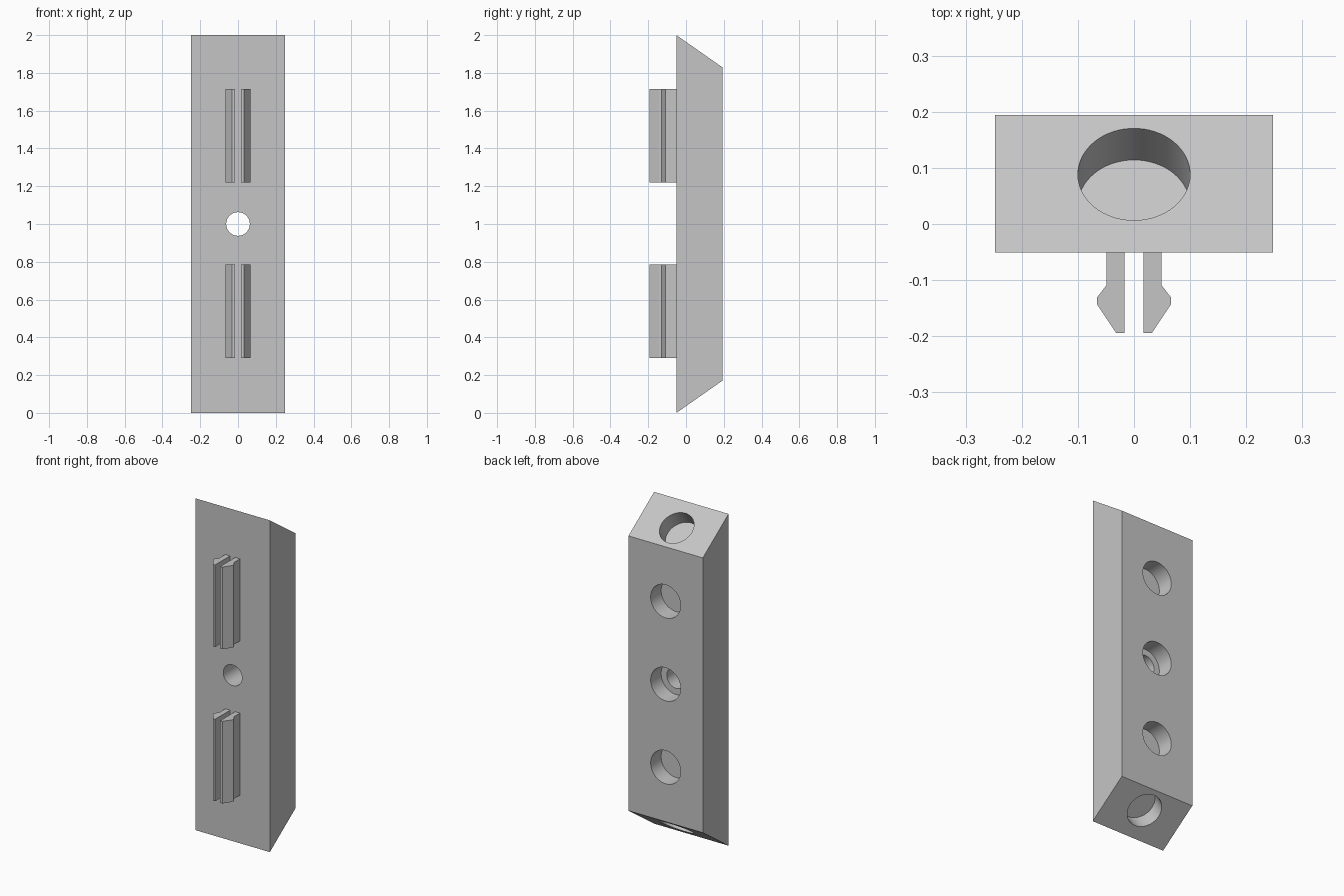
import bpy, bmesh, math
from mathutils import Vector

cube = bpy.data.objects.get("Cube")
if cube:
    bpy.data.objects.remove(cube, do_unlink=True)

FRONT, BACK, HALF_W, HEIGHT = -0.051, 0.194, 0.248, 2.0
SLOPE = math.radians(35)
RISE = (BACK - FRONT) * math.tan(SLOPE)

grey = bpy.data.materials.new("light grey plastic")
grey.use_nodes = True
grey.diffuse_color = (0.56, 0.56, 0.56, 1)
grey.node_tree.nodes["Principled BSDF"].inputs["Base Color"].default_value = (0.56, 0.56, 0.56, 1)


def prism(name, profile, offset):
    """Extrude a closed 3D outline along offset."""
    bm = bmesh.new()
    face = bm.faces.new([bm.verts.new(p) for p in profile])
    moved = bmesh.ops.extrude_face_region(bm, geom=[face])["geom"]
    bmesh.ops.translate(bm, vec=offset, verts=[v for v in moved if isinstance(v, bmesh.types.BMVert)])
    bmesh.ops.recalc_face_normals(bm, faces=bm.faces)
    mesh = bpy.data.meshes.new(name)
    bm.to_mesh(mesh)
    bm.free()
    mesh.materials.append(grey)
    obj = bpy.data.objects.new(name, mesh)
    bpy.context.collection.objects.link(obj)
    return obj


def drill(target, mouth, normal, radius, depth):
    """Cut a flat-bottomed round hole into target."""
    normal = Vector(normal).normalized()
    length = depth + 0.1
    bpy.ops.mesh.primitive_cylinder_add(
        vertices=64, radius=radius, depth=length,
        location=Vector(mouth) + normal * (0.1 - length / 2),
        rotation=normal.to_track_quat("Z", "Y").to_euler())
    cutter = bpy.context.object
    cutter.hide_render = True
    cutter.data.materials.append(grey)
    mod = target.modifiers.new("hole", "BOOLEAN")
    mod.operation, mod.solver, mod.object = "DIFFERENCE", "EXACT", cutter
    bpy.context.view_layer.objects.active = target
    bpy.ops.object.modifier_apply(modifier=mod.name)
    bpy.data.objects.remove(cutter, do_unlink=True)


# Main block with ends sloping towards the back
body = prism("body", [(-HALF_W, FRONT, 0), (-HALF_W, BACK, RISE),
                      (-HALF_W, BACK, HEIGHT - RISE), (-HALF_W, FRONT, HEIGHT)],
             (2 * HALF_W, 0, 0))

# Round pockets in the back, and the screw hole through the middle one
for z in (0.5, 1.0, 1.5):
    drill(body, (0, BACK, z), (0, 1, 0), 0.1, 0.1)
drill(body, (0, BACK, 1.0), (0, 1, 0), 0.0625, 0.4)

# Round pockets square to the sloped ends
pocket_y = 0.0885
drop = (pocket_y - FRONT) * math.tan(SLOPE)
for z, side in ((HEIGHT - drop, 1), (drop, -1)):
    drill(body, (0, pocket_y, z), (0, math.sin(SLOPE), side * math.cos(SLOPE)), 0.1, 0.098)

bpy.ops.object.select_all(action="DESELECT")
body.select_set(True)
bpy.context.view_layer.objects.active = body
bpy.ops.object.shade_smooth_by_angle(angle=math.radians(30))

# Paired barbed snap clips on the front
barb = [(0.017, FRONT), (0.049, FRONT), (0.049, -0.109), (0.066, -0.131),
        (0.066, -0.143), (0.032, -0.194), (0.017, -0.194)]
for level, z in (("lower", 0.29), ("upper", 1.22)):
    for side, sign in (("left", 1), ("right", -1)):
        prism(f"{level}_{side}_clip", [(sign * x, y, z) for x, y in barb], (0, 0, 0.495))
